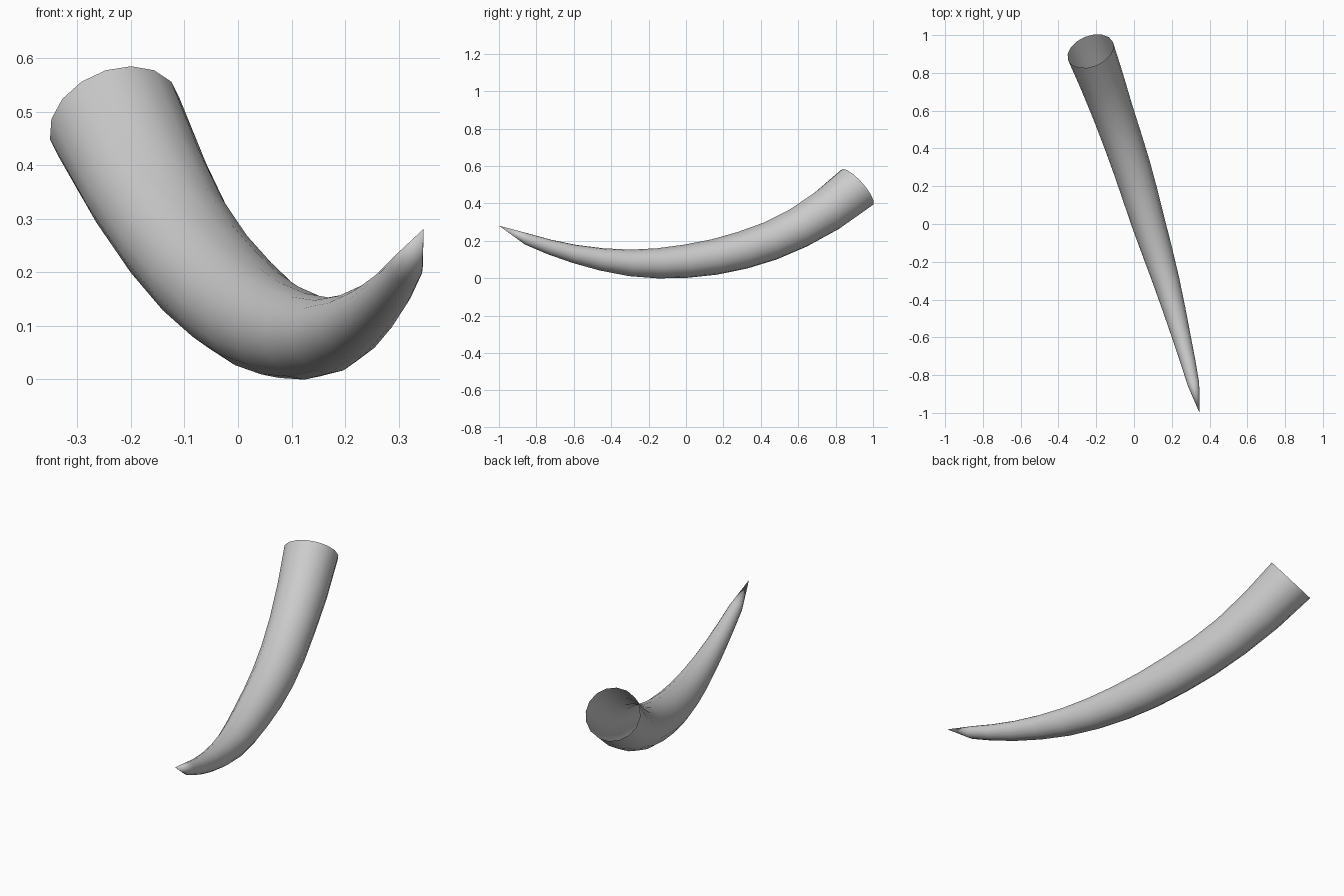
import bpy, bmesh, math
from mathutils import Vector

if "Cube" in bpy.data.objects:
    bpy.data.objects.remove(bpy.data.objects["Cube"])

SIDES = 16
STEPS = 2

# Centre line of the tusk with radius (x, y, z, r); first and last only steer the ends
keys = [
    (-0.36, 1.21, 0.81, 0.14),
    (-0.23, 0.915, 0.486, 0.128),
    (-0.115, 0.60, 0.268, 0.110),
    (-0.012, 0.30, 0.149, 0.101),
    (0.078, 0.0, 0.091, 0.089),
    (0.170, -0.30, 0.082, 0.071),
    (0.252, -0.60, 0.131, 0.049),
    (0.315, -0.85, 0.209, 0.031),
    (0.355, -1.06, 0.30, 0.012),
]
tip = (0.347, -1.0, 0.281)
keys = [Vector(k) for k in keys]


def spline(i, t):
    """Smooth point and slope between keys i and i+1."""
    a, b, c, d = keys[i - 1:i + 3]
    p1, p2, p3 = c - a, 2 * a - 5 * b + 4 * c - d, 3 * b - a - 3 * c + d
    return (2 * b + p1 * t + p2 * t * t + p3 * t ** 3) / 2, (p1 + 2 * p2 * t + 3 * p3 * t * t) / 2


samples = [spline(i, s / STEPS) for i in range(1, 7) for s in range(STEPS)]
samples.append(spline(6, 1.0))

# Tapered rings along the centre line
bm = bmesh.new()
rings = []
for point, slope in samples:
    tangent = slope.xyz.normalized()
    side = tangent.cross(Vector((0, 0, 1))).normalized()
    up = side.cross(tangent)
    ring = []
    for n in range(SIDES):
        a = 2 * math.pi * n / SIDES
        ring.append(bm.verts.new(point.xyz + point.w * (math.cos(a) * side + math.sin(a) * up)))
    rings.append(ring)

# Skin between rings, root end left open
for r0, r1 in zip(rings, rings[1:]):
    for n in range(SIDES):
        m = (n + 1) % SIDES
        bm.faces.new((r0[n], r0[m], r1[m], r1[n]))

# Pointed tip
end = bm.verts.new(tip)
for n in range(SIDES):
    bm.faces.new((rings[-1][n], rings[-1][(n + 1) % SIDES], end))
bmesh.ops.recalc_face_normals(bm, faces=bm.faces)

mesh = bpy.data.meshes.new("tusk")
bm.to_mesh(mesh)
bm.free()
mesh.shade_smooth()
tusk = bpy.data.objects.new("tusk", mesh)
bpy.context.collection.objects.link(tusk)
